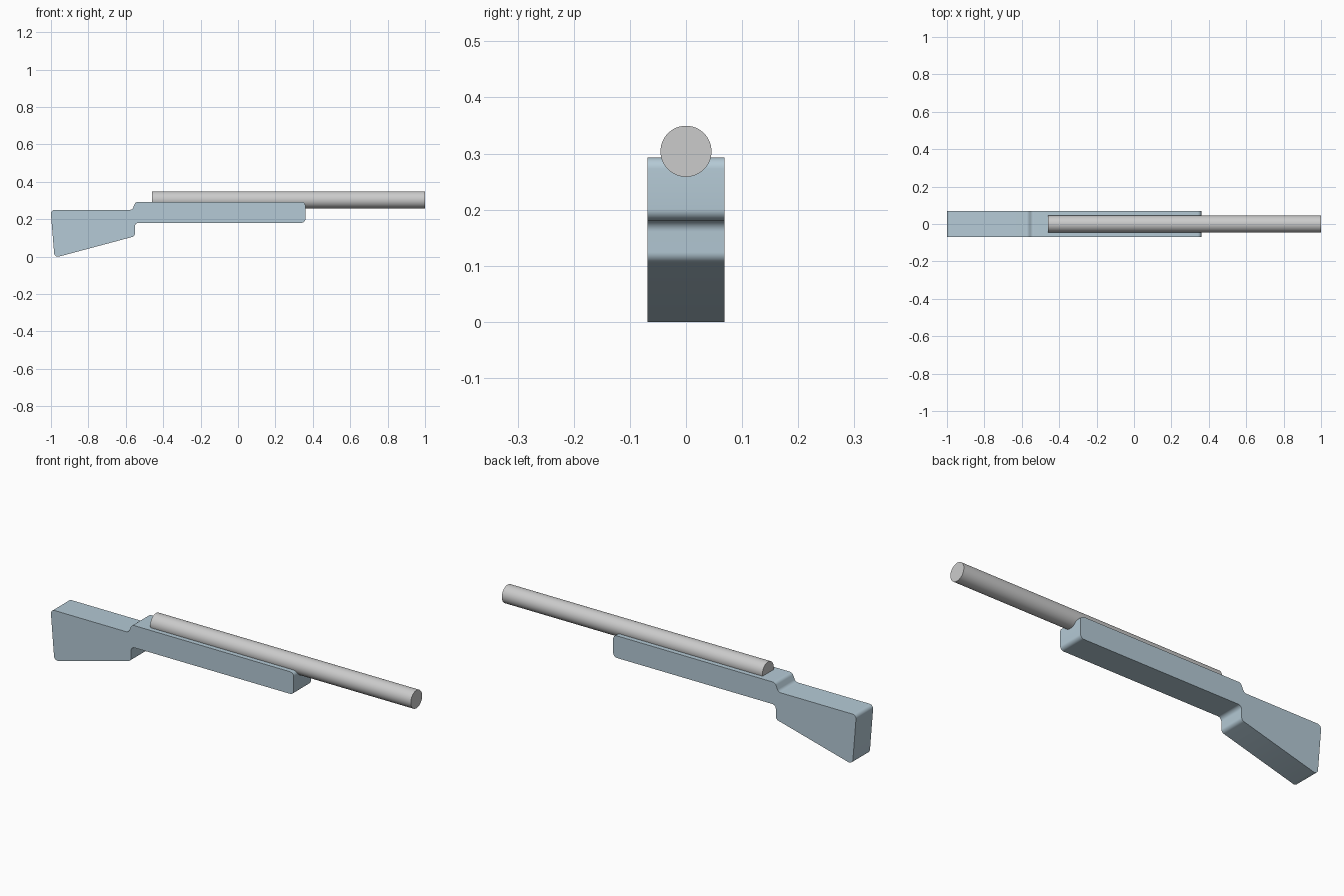
import bpy, bmesh, math
from mathutils import Vector

if "Cube" in bpy.data.objects:
    bpy.data.objects.remove(bpy.data.objects["Cube"])


def fillet(points, steps=8):
    """Round each (x, z, radius) corner of a closed profile with a true arc."""
    out = []
    n = len(points)
    for i, (x, z, r) in enumerate(points):
        p = Vector((x, z))
        a = (Vector(points[i - 1][:2]) - p).normalized()
        b = (Vector(points[(i + 1) % n][:2]) - p).normalized()
        half = a.angle(b) / 2
        centre = p + (a + b).normalized() * (r / math.sin(half))
        t = r / math.tan(half)
        start, end = p + a * t - centre, p + b * t - centre
        sweep = math.pi - 2 * half
        for k in range(steps + 1):
            f = k / steps
            d = (start * math.sin((1 - f) * sweep) + end * math.sin(f * sweep)) / math.sin(sweep)
            out.append(centre + d)
    return out


def smooth(obj):
    bpy.ops.object.select_all(action='DESELECT')
    obj.select_set(True)
    bpy.context.view_layer.objects.active = obj
    bpy.ops.object.shade_smooth_by_angle(angle=math.radians(30))


# Stock: rounded side profile extruded across the width
HALF_WIDTH = 0.0685
profile = [
    (-1.002, 0.25, 0.02), (-0.981, -0.006, 0.02), (-0.551, 0.109, 0.02),
    (-0.551, 0.181, 0.02), (0.36, 0.181, 0.02), (0.36, 0.293, 0.02),
    (-0.547, 0.293, 0.02), (-0.566, 0.25, 0.02),
]
bm = bmesh.new()
face = bm.faces.new([bm.verts.new((p.x, -HALF_WIDTH, p.y)) for p in fillet(profile)])
ext = bmesh.ops.extrude_face_region(bm, geom=[face])
bmesh.ops.translate(bm, vec=(0, 2 * HALF_WIDTH, 0),
                    verts=[v for v in ext["geom"] if isinstance(v, bmesh.types.BMVert)])
bmesh.ops.recalc_face_normals(bm, faces=bm.faces)
mesh = bpy.data.meshes.new("stock")
bm.to_mesh(mesh)
bm.free()
stock = bpy.data.objects.new("stock", mesh)
bpy.context.collection.objects.link(stock)
mat = bpy.data.materials.new("pale_blue")
mat.diffuse_color = (0.46, 0.59, 0.67, 1)
mat.use_nodes = True
mat.node_tree.nodes["Principled BSDF"].inputs["Base Color"].default_value = mat.diffuse_color
mesh.materials.append(mat)
smooth(stock)

# Barrel: plain cylinder half sunk into the top of the stock
X0, X1 = -0.46, 1.0
bpy.ops.mesh.primitive_cylinder_add(vertices=64, radius=0.0455, depth=X1 - X0,
                                    location=((X0 + X1) / 2, 0, 0.304),
                                    rotation=(0, math.pi / 2, 0))
barrel = bpy.context.object
barrel.name = "barrel"
smooth(barrel)
